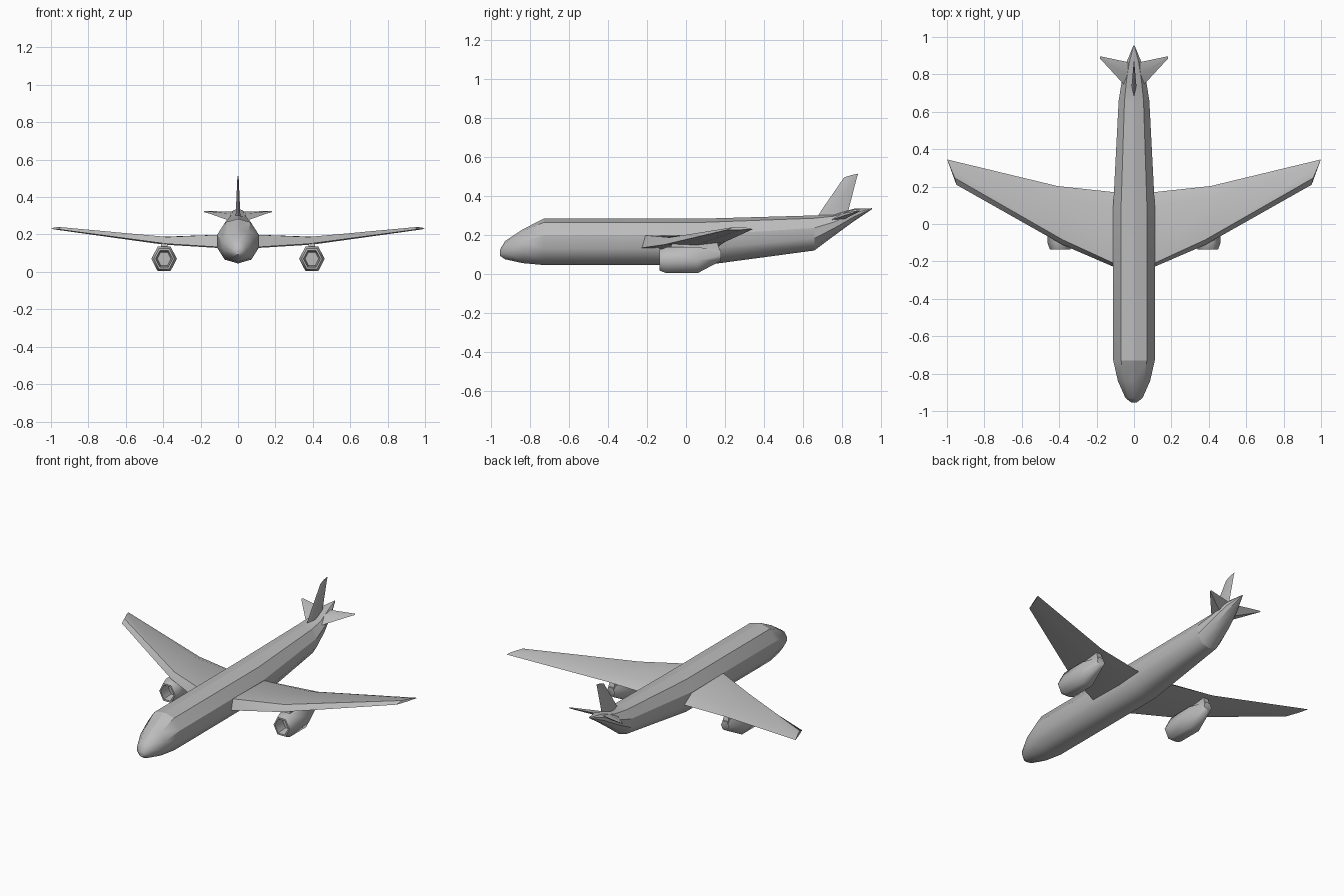
import bpy, bmesh, math
from mathutils import Vector

cube = bpy.data.objects.get("Cube")
if cube:
    bpy.data.objects.remove(cube, do_unlink=True)

GREY = (0.5, 0.5, 0.5, 1.0)
grey = bpy.data.materials.new("plain grey")
grey.diffuse_color = GREY
grey.use_nodes = True
grey.node_tree.nodes["Principled BSDF"].inputs["Base Color"].default_value = GREY


def loft(name, rings, sharp_angle=40, extra_sharp=None):
    """Skin a row of equal-sized closed rings, cap both ends, smooth by angle."""
    bm = bmesh.new()
    rows = [[bm.verts.new(p) for p in ring] for ring in rings]
    n = len(rows[0])
    for a, b in zip(rows, rows[1:]):
        for i in range(n):
            j = (i + 1) % n
            bm.faces.new((a[i], a[j], b[j], b[i]))
    bm.faces.new(rows[0])
    bm.faces.new(rows[-1][::-1])
    bmesh.ops.recalc_face_normals(bm, faces=bm.faces[:])
    for f in bm.faces:
        f.smooth = True
    for e in bm.edges:
        angle = math.degrees(e.calc_face_angle(0))
        e.smooth = angle < sharp_angle and not (extra_sharp and extra_sharp(e, angle))
    mesh = bpy.data.meshes.new(name)
    bm.to_mesh(mesh)
    bm.free()
    mesh.materials.append(grey)
    obj = bpy.data.objects.new(name, mesh)
    bpy.context.collection.objects.link(obj)
    return obj


# Fuselage: ten-sided section scaled along y (y, half width, bottom z, top z)
SECTION = [(0, 1), (0.62, 0.92), (1, 0.645), (1, 0.35), (0.64, 0.085),
           (0, 0), (-0.64, 0.085), (-1, 0.35), (-1, 0.645), (-0.62, 0.92)]
STATIONS = [(-0.955, 0.014, 0.092, 0.125), (-0.93, 0.046, 0.075, 0.168),
            (-0.84, 0.086, 0.055, 0.228), (-0.73, 0.111, 0.045, 0.284),
            (0.10, 0.111, 0.045, 0.284), (0.66, 0.082, 0.12, 0.30),
            (0.76, 0.066, 0.195, 0.305), (0.865, 0.04, 0.272, 0.335),
            (0.955, 0.003, 0.332, 0.337)]


def upper_crease(e, angle):
    a, b = (v.co for v in e.verts)
    at_tail_break = abs(a.y - 0.66) < 0.001 and abs(b.y - 0.66) < 0.001
    return at_tail_break or (min(a.z, b.z) > 0.165 and angle > 24)


loft("fuselage",
     [[(hw * u, y, lo + (hi - lo) * v) for u, v in SECTION]
      for y, hw, lo, hi in STATIONS], 50, upper_crease)

# Wing sections: leading edge, top crest, rear top, trailing edge, underside
WING = [
    [(0.06, -0.25, 0.13), (0.06, -0.232, 0.2), (0.06, 0.09, 0.195),
     (0.06, 0.165, 0.14), (0.06, 0.0, 0.125)],
    [(0.38, -0.112, 0.15), (0.38, -0.085, 0.187), (0.40, 0.14, 0.188),
     (0.41, 0.203, 0.165), (0.40, 0.05, 0.146)],
    [(0.95, 0.21, 0.226), (0.957, 0.245, 0.24), (0.985, 0.31, 0.237),
     (0.999, 0.345, 0.23), (0.975, 0.28, 0.226)],
]

# Tailplane sections: leading edge, top, trailing edge, underside
TAILPLANE = [
    [(0.03, 0.72, 0.268), (0.03, 0.80, 0.31), (0.03, 0.865, 0.322), (0.03, 0.80, 0.275)],
    [(0.182, 0.885, 0.322), (0.182, 0.89, 0.327), (0.182, 0.897, 0.326), (0.182, 0.89, 0.32)],
]

# Nacelle rings from the tail round the lip into the intake (y, radius, centre z)
NACELLE = [(0.18, 0.028, 0.095), (0.06, 0.068, 0.07), (-0.10, 0.068, 0.07),
           (-0.135, 0.055, 0.07), (-0.135, 0.045, 0.07), (-0.07, 0.036, 0.07)]
ENGINE_X = 0.395


def hexagon(x, y, z, r):
    return [(x + r * math.cos(k * math.pi / 3), y,
             z + 1.13 * r * math.sin(k * math.pi / 3)) for k in range(6)]


for side, s in (("left", 1), ("right", -1)):
    def mirror(rings):
        return [[(s * x, y, z) for x, y, z in ring] for ring in rings]

    loft(side + "_wing", mirror(WING), 38)
    loft(side + "_tailplane", mirror(TAILPLANE), 35)
    loft(side + "_engine",
         mirror([hexagon(ENGINE_X, y, z, r) for y, r, z in NACELLE]), 62,
         lambda e, angle: max(v.co.y for v in e.verts) < -0.134)
    # Pylon joining the nacelle to the underside of the wing
    pylon = [[(ENGINE_X + w, y0, z), (ENGINE_X + w, y1, z),
              (ENGINE_X - w, y1, z), (ENGINE_X - w, y0, z)]
             for z, w, y0, y1 in ((0.10, 0.022, -0.09, 0.18), (0.165, 0.015, -0.07, 0.16))]
    loft(side + "_pylon", mirror(pylon), 35)

# Tail fin: thin diamond sections rising from the rear body
FIN = [(0.285, 0.67, 0.825, 0.013), (0.34, 0.705, 0.838, 0.011), (0.495, 0.812, 0.878, 0.004)]
fin_rings = [[(0, y0, z), (w, y0 + 0.4 * (y1 - y0), z), (0, y1, z),
              (-w, y0 + 0.4 * (y1 - y0), z)] for z, y0, y1, w in FIN]
fin_rings.append([(0, 0.822, 0.499), (0.003, 0.85, 0.507), (0, 0.885, 0.515), (-0.003, 0.85, 0.507)])
loft("tail_fin", fin_rings, 35)
